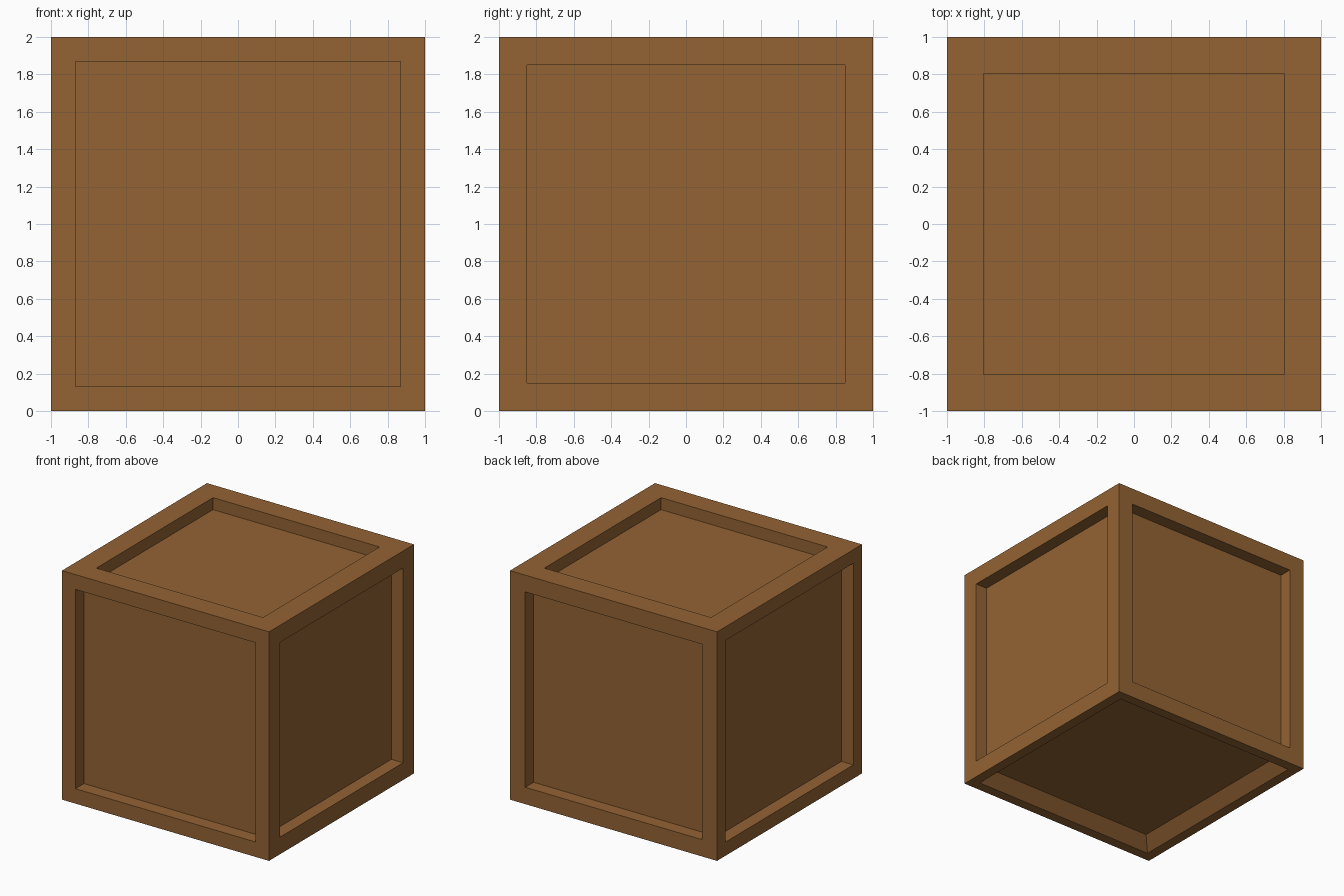
import bpy
import bmesh
from mathutils import Vector

if "Cube" in bpy.data.objects:
    bpy.data.objects.remove(bpy.data.objects["Cube"])

# Flat wood colour
wood = bpy.data.materials.new("brown wood")
wood.diffuse_color = (0.295, 0.126, 0.034, 1.0)
wood.use_nodes = True
wood.node_tree.nodes["Principled BSDF"].inputs["Base Color"].default_value = wood.diffuse_color

# Each side of the crate: outward direction, frame width, panel depth, wall slope run
SIDES = [
    ((0, -1, 0), 0.13, 0.118, 0.0),   # front
    ((0, 1, 0), 0.147, 0.115, 0.0),   # back
    ((1, 0, 0), 0.15, 0.113, 0.0),    # right
    ((-1, 0, 0), 0.12, 0.115, 0.0),   # left
    ((0, 0, 1), 0.195, 0.105, 0.0),   # top
    ((0, 0, -1), 0.09, 0.1, 0.097),   # bottom, with sloping walls
]

# Crate body
bm = bmesh.new()
bmesh.ops.create_cube(bm, size=2.0)
bmesh.ops.translate(bm, verts=bm.verts, vec=(0, 0, 1))
bm.normal_update()

# Pick the six outer faces before any of them is changed
jobs = []
for direction, width, depth, run in SIDES:
    d = Vector(direction)
    face = max(bm.faces, key=lambda f: f.normal.dot(d))
    jobs.append((face, d, width, depth, run))

# Recessed panels: inset a frame, push the panel inwards, shrink it where walls slope
for face, d, width, depth, run in jobs:
    bmesh.ops.inset_individual(bm, faces=[face], thickness=width, use_even_offset=True)
    panel = bmesh.ops.extrude_discrete_faces(bm, faces=[face])["faces"][0]
    centre = panel.calc_center_median()
    scale = 1 - run / (1 - width)
    for v in panel.verts:
        v.co = centre + (v.co - centre) * scale - d * depth

bmesh.ops.recalc_face_normals(bm, faces=bm.faces)
mesh = bpy.data.meshes.new("crate")
bm.to_mesh(mesh)
bm.free()
mesh.materials.append(wood)
crate = bpy.data.objects.new("crate", mesh)
bpy.context.collection.objects.link(crate)
